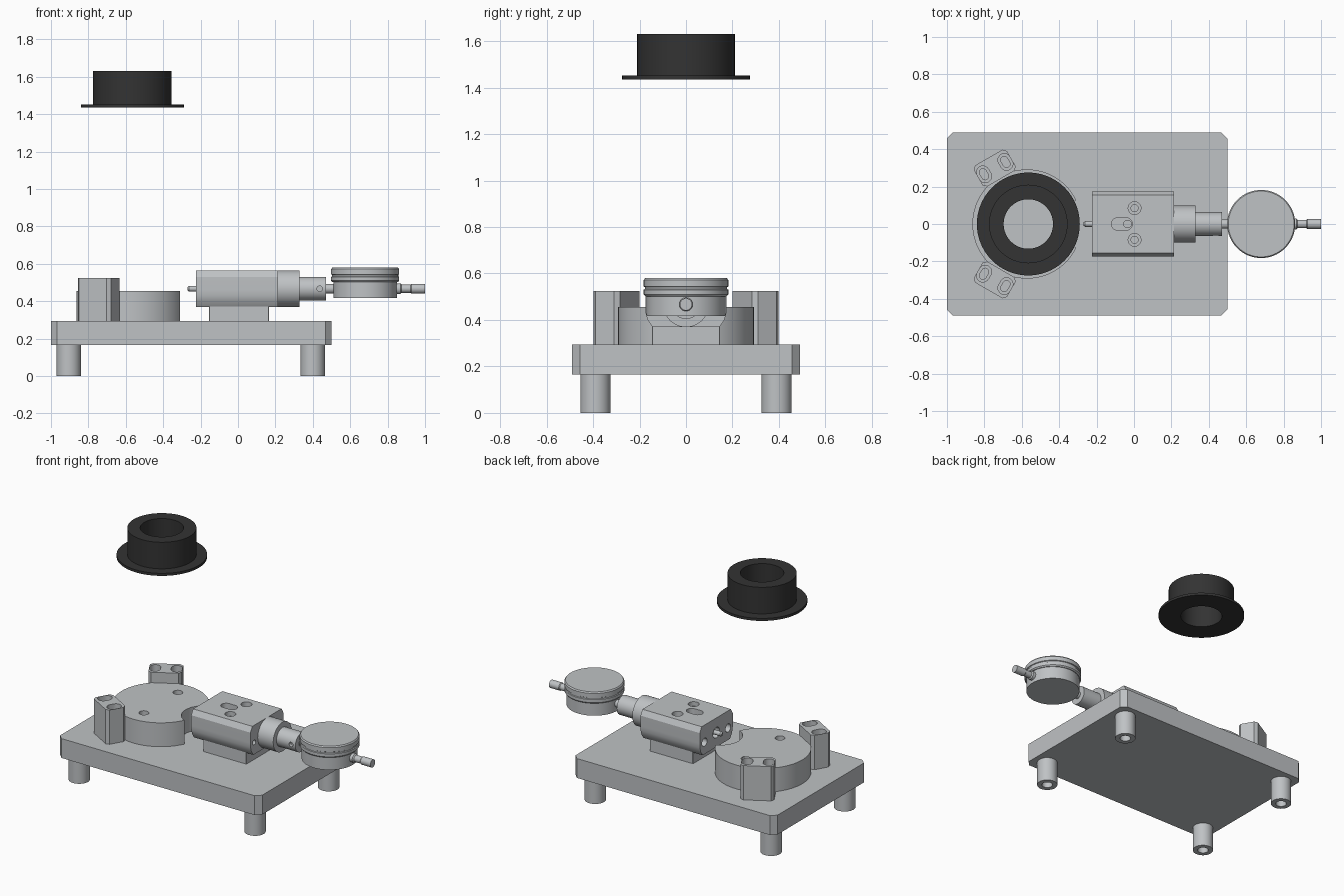
import bpy, bmesh, math
from mathutils import Matrix

if "Cube" in bpy.data.objects:
    bpy.data.objects.remove(bpy.data.objects["Cube"])


def material(name, rgb):
    m = bpy.data.materials.new(name)
    m.diffuse_color = (*rgb, 1)
    m.use_nodes = True
    m.node_tree.nodes["Principled BSDF"].inputs["Base Color"].default_value = m.diffuse_color
    return m


STEEL = material("light grey steel", (0.52, 0.54, 0.555))
BLACK = material("black rubber", (0.033, 0.033, 0.033))


def solid(name, sections, axis="Z", loc=(0, 0, 0), mat=STEEL, loop=False):
    """Skin closed sections of (u, v, w) points; w runs along the axis."""
    bm = bmesh.new()
    rings = []
    for sec in sections:
        rings.append([bm.verts.new((u, v, w) if axis == "Z" else (w, u, v)) for u, v, w in sec])
    n = len(rings[0])
    pairs = list(zip(rings, rings[1:])) + ([(rings[-1], rings[0])] if loop else [])
    for a, b in pairs:
        for i in range(n):
            j = (i + 1) % n
            bm.faces.new((a[i], a[j], b[j], b[i]))
    if not loop:
        bm.faces.new(rings[0][::-1])
        bm.faces.new(rings[-1])
    bmesh.ops.recalc_face_normals(bm, faces=bm.faces)
    me = bpy.data.meshes.new(name)
    bm.to_mesh(me)
    bm.free()
    me.materials.append(mat)
    ob = bpy.data.objects.new(name, me)
    ob.location = loc
    bpy.context.collection.objects.link(ob)
    return ob


def prism(name, pts, w0, w1, axis="Z", loc=(0, 0, 0)):
    return solid(name, [[(u, v, w) for u, v in pts] for w in (w0, w1)], axis, loc)


def lathe(name, profile, axis="Z", loc=(0, 0, 0), mat=STEEL, loop=False, n=64):
    ang = [2 * math.pi * i / n for i in range(n)]
    return solid(name, [[(r * math.cos(t), r * math.sin(t), w) for t in ang] for r, w in profile],
                 axis, loc, mat, loop)


def rod(name, r, w0, w1, axis="Z", loc=(0, 0, 0), n=48):
    return lathe(name, [(r, w0), (r, w1)], axis, loc, n=n)


def chamfered(hx, hy, c):
    return [(hx, -hy + c), (hx, hy - c), (hx - c, hy), (-hx + c, hy),
            (-hx, hy - c), (-hx, -hy + c), (-hx + c, -hy), (hx - c, -hy)]


def stadium(half, r, n=12):
    """Oblong outline stretched along u."""
    pts = []
    for side, start in ((1, -math.pi / 2), (-1, math.pi / 2)):
        for i in range(n + 1):
            t = start + math.pi * i / n
            pts.append((side * half + r * math.cos(t), r * math.sin(t)))
    return pts


def cut(ob, cutters):
    for c in cutters:
        c.hide_render = True
        mod = ob.modifiers.new("cut", "BOOLEAN")
        mod.operation, mod.solver, mod.object = "DIFFERENCE", "EXACT", c
        bpy.context.view_layer.objects.active = ob
        bpy.ops.object.modifier_apply(modifier=mod.name)
        bpy.data.objects.remove(c)


# Base plate and four hollow legs
prism("base_plate", chamfered(0.75, 0.49, 0.033), 0.165, 0.295, loc=(-0.25, 0, 0))
for x in (-0.905, 0.4):
    for y in (-0.39, 0.39):
        leg = rod("leg", 0.065, 0, 0.165, loc=(x, y, 0))
        cut(leg, [rod("leg_hole", 0.034, -0.05, 0.08, loc=(x, y, 0))])

# Round support disc with two holes and a clearance notch for the probe
CX = -0.572
disc = rod("support_disc", 0.292, 0.295, 0.455, loc=(CX, 0, 0), n=96)
cut(disc, [rod("disc_hole", 0.03, 0.36, 0.6, loc=(CX, y, 0)) for y in (-0.18, 0.18)]
    + [rod("probe_notch", 0.14, 0.2, 0.6, loc=(-0.25, 0, 0))])

# Two locating posts around the disc, each with a pair of oblong screw slots
for deg in (120, 240):
    post = prism("locating_post", chamfered(0.065, 0.102, 0.018), 0.295, 0.525, loc=(0.345, 0, 0))
    cutters = []
    for y in (-0.066, 0.066):
        cutters.append(prism("slot_wide", stadium(0.012, 0.034), 0.46, 0.6, loc=(0.345, y, 0)))
        cutters.append(prism("slot_deep", stadium(0.012, 0.019), 0.35, 0.6, loc=(0.345, y, 0)))
    bpy.context.view_layer.update()
    cut(post, cutters)
    post.data.transform(Matrix.Translation((0.345, 0, 0)))
    post.data.transform(Matrix.Rotation(math.radians(deg), 4, "Z"))
    post.location = (CX, 0, 0)

# Flanged workpiece ring hovering above the disc
lathe("flanged_ring", [(0.132, 1.435), (0.275, 1.435), (0.275, 1.452), (0.21, 1.452),
                       (0.21, 1.63), (0.132, 1.63)], loc=(-0.565, 0, 0), mat=BLACK, loop=True, n=96)

# Gauge block on its pedestal
ZC = 0.467
prism("pedestal", chamfered(0.16, 0.147, 0.002), 0.295, 0.375, loc=(0.005, 0, 0))
half = [(0.145, 0.37), (0.165, 0.4), (0.174, 0.43), (0.175, 0.46), (0.175, 0.53), (0.155, 0.565)]
block = prism("gauge_block", half + [(-y, z) for y, z in reversed(half)], -0.225, 0.215, "X")
cutters = [prism("top_slot", stadium(0.023, 0.033), 0.52, 0.7, loc=(-0.065, 0, 0)),
           rod("slot_pin_hole", 0.02, 0.47, 0.7, loc=(-0.035, 0, 0))]
for s in (-1, 1):
    cutters += [rod("screw_wide", 0.034, 0.535, 0.7, loc=(0.003, s * 0.085, 0)),
                rod("screw_deep", 0.019, 0.48, 0.7, loc=(0.003, s * 0.085, 0)),
                rod("end_hole", 0.027, -0.3, -0.12, "X", (0, s * 0.125, 0.45)),
                rod("rear_hole", 0.016, 0.15, 0.3, "X", (0, s * 0.135, 0.45))]
cutters.append(rod("probe_bore", 0.035, -0.3, -0.19, "X", (0, 0, ZC)))
bpy.context.view_layer.update()
cut(block, cutters)

# Probe tip, stepped barrel and clamp screw
lathe("probe_tip", [(0.015, -0.2), (0.015, -0.262), (0.009, -0.27)][::-1] + [(0.015, -0.1)],
      "X", (0, 0, ZC), n=32)
barrel = lathe("stepped_barrel", [(0.098, 0.215), (0.098, 0.33), (0.063, 0.33), (0.063, 0.47)],
               "X", (0, 0, ZC))
hole = rod("clamp_hole", 0.015, 0.04, 0.2, n=24)
hole.data.transform(Matrix.Rotation(math.pi / 2, 4, "X"))
hole.location = (0.437, 0, ZC)
bpy.context.view_layer.update()
cut(barrel, [hole])
rod("dial_stem", 0.025, 0.47, 0.54, "X", (0, 0, ZC))

# Dial gauge with a grooved bezel, and its end plunger
lathe("dial_gauge", [(0.17, 0.417), (0.17, 0.502), (0.175, 0.502), (0.182, 0.51), (0.182, 0.53),
                     (0.177, 0.533), (0.177, 0.541), (0.182, 0.544), (0.182, 0.572),
                     (0.176, 0.58)], loc=(0.68, 0, 0), n=80)
lathe("dial_plunger", [(0.029, 0.83), (0.029, 0.868), (0.022, 0.875), (0.022, 0.922),
                       (0.026, 0.927), (0.026, 1.0)], "X", (0, 0, ZC))

# Smooth curved walls, keep machined edges crisp
bpy.ops.object.select_all(action="SELECT")
bpy.context.view_layer.objects.active = block
bpy.ops.object.shade_smooth_by_angle(angle=math.radians(25))
